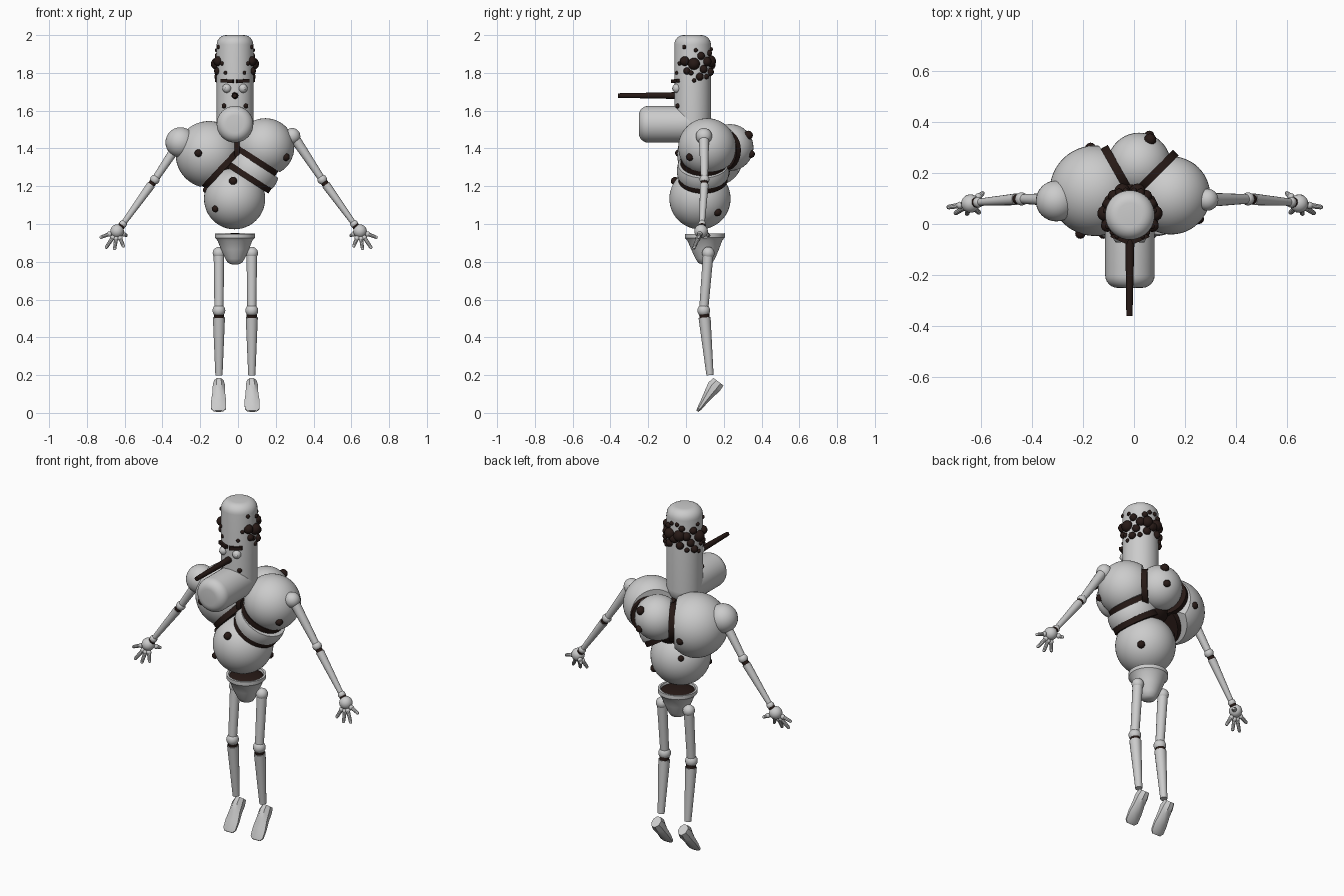
import bpy, bmesh, math
from mathutils import Vector, Matrix

if "Cube" in bpy.data.objects:
    bpy.data.objects.remove(bpy.data.objects["Cube"])

dark = bpy.data.materials.new("dark_brown")
dark.diffuse_color = (0.02, 0.01, 0.008, 1)
dark.use_nodes = True
dark.node_tree.nodes["Principled BSDF"].inputs["Base Color"].default_value = dark.diffuse_color
V = Vector


def finish(name, bm, mat=None):
    bmesh.ops.recalc_face_normals(bm, faces=bm.faces)
    me = bpy.data.meshes.new(name)
    bm.to_mesh(me)
    bm.free()
    ob = bpy.data.objects.new(name, me)
    bpy.context.collection.objects.link(ob)
    if mat:
        me.materials.append(mat)
    return ob


def ball(name, c, r, mat=None, cuts=(), seg=32, scale=(1, 1, 1)):
    """Sphere; each cut is (point, normal) and the side along the normal is kept."""
    bm = bmesh.new()
    bmesh.ops.create_uvsphere(bm, u_segments=seg, v_segments=seg // 2, radius=r)
    bmesh.ops.transform(bm, matrix=Matrix.Translation(c) @ Matrix.Diagonal((*scale, 1)), verts=bm.verts)
    for p, n in cuts:
        geom = bm.verts[:] + bm.edges[:] + bm.faces[:]
        bmesh.ops.bisect_plane(bm, geom=geom, plane_co=p, plane_no=-V(n), clear_outer=True)
        bmesh.ops.holes_fill(bm, edges=[e for e in bm.edges if e.is_boundary])
    return finish(name, bm, mat)


def loft(name, rings, mat=None):
    bm = bmesh.new()
    loops = [[bm.verts.new(p) for p in ring] for ring in rings]
    n = len(loops[0])
    for a, b in zip(loops, loops[1:]):
        for i in range(n):
            bm.faces.new((a[i], a[(i + 1) % n], b[(i + 1) % n], b[i]))
    bm.faces.new(loops[0])
    bm.faces.new(loops[-1])
    return finish(name, bm, mat)


def lathe(name, prof, start, axis, mat=None, seg=24):
    """Turn a profile of (distance, radius) around an axis."""
    q = V(axis).to_track_quat('Z', 'Y')
    rings = [[V(start) + q @ V((r * math.cos(a), r * math.sin(a), d))
              for a in [2 * math.pi * i / seg for i in range(seg)]] for d, r in prof]
    return loft(name, rings, mat)


def rod(name, a, b, ra, rb, mat=None, seg=16):
    d = V(b) - V(a)
    return lathe(name, [(0, ra), (d.length, rb)], a, d, mat, seg)


def disc(name, c, n, r, t):
    n = V(n).normalized()
    return rod(name, V(c) - n * t / 2, V(c) + n * t / 2, r, r, dark, 40)


# Bent head: upright cylinder, rounded elbow and forward snout
HX, HY, R = -0.016, 0.035, 0.097
cap = [(0.05 * math.sin(a), R - 0.05 + 0.05 * math.cos(a)) for a in [math.pi / 2 * i / 6 for i in range(7)]]
lathe("head", [(0, R)] + [(0.422 + d, r) for d, r in cap], (HX, HY, 1.528), (0, 0, 1), seg=40)
lathe("snout", [(0, R)] + [(0.235 + d, r) for d, r in cap], (HX, HY, 1.528), (0, -1, 0), seg=40)
ball("head_elbow", (HX, HY, 1.528), R - 0.0005)


def on_head(deg, z, out=0.0):
    a = math.radians(deg)
    return V((HX + (R + out) * math.cos(a), HY + (R + out) * math.sin(a), z))


# Face: eyes, brows, mouth dots and long rod nose
rod("nose_rod", (HX, -0.05, 1.68), (-0.018, -0.36, 1.68), 0.018, 0.012, dark)
for s in (-1, 1):
    ball("eye", on_head(-90 + s * 27, 1.718, -0.003), 0.024, seg=20)
    ball("pupil", on_head(-90 + s * 27, 1.718, 0.016), 0.008, seg=10)
    ball("mouth_dot", on_head(-90 + s * 36, 1.625), 0.013, dark, seg=12)
    bm = bmesh.new()
    bmesh.ops.create_cube(bm, size=1, matrix=Matrix.Translation(on_head(-90 + s * 24, 1.757))
                          @ Matrix.Rotation(math.radians(s * 24), 4, 'Z')
                          @ Matrix.Rotation(math.radians(s * -4), 4, 'Y')
                          @ Matrix.Diagonal((0.07, 0.025, 0.018, 1)))
    finish("brow", bm, dark)
    # Curly hair balls: angle, height, radius
    for deg, z, r in [(-25, 1.862, .026), (4, 1.848, .032), (36, 1.82, .022), (23, 1.78, .021),
                      (70, 1.805, .022), (-18, 1.81, .019), (27, 1.89, .021), (-59, 1.80, .01),
                      (-27, 1.937, .011), (72, 1.862, .032), (64, 1.905, .017), (50, 1.86, .025),
                      (10, 1.92, .011), (-45, 1.85, .011), (5, 1.76, .011), (-5, 1.80, .013),
                      (88, 1.84, .024), (48, 1.78, .014), (80, 1.925, .012)]:
        ball("hair_ball", on_head(deg if s > 0 else 180 - deg, z), r, dark, seg=14)

# Torso: sliced spheres separated by dark discs
n1, n2 = V((-0.73, 0, 0.68)), V((0.54, 0, 0.84))
nl, nr = V((-0.87, -0.49, 0)), V((0.7, -0.7, 0))
p1, pl, pr = V((-0.09, 0.1, 1.29)), V((-0.065, 0.21, 1.39)), V((0.09, 0.205, 1.39))
b1, b2 = V((0.1, 0.095, 1.334)), V((0.06, 0.09, 1.245))
g = 0.015
ball("left_chest", (-0.153, 0.13, 1.368), 0.177, seg=48,
     cuts=[(p1 + n1 * g, n1), ((-0.018, 0, 0), (-1, 0, 0)), (pl + nl * g, nl)])
ball("right_chest", (0.145, 0.112, 1.407), 0.153, seg=48,
     cuts=[(b1 + n2 * g, n2), ((0.008, 0, 0), (1, 0, 0)), (pr + nr * g, nr)])
ball("upper_back", (0.02, 0.233, 1.405), 0.124, seg=40,
     cuts=[(pl - nl * g, -nl), (pr - nr * g, -nr)])
ball("rib_slice", (0.08, 0.09, 1.28), 0.138, seg=48,
     cuts=[(b1 - n2 * g, -n2), (b2 + n2 * g, n2), (p1 - n1 * g, -n1)])
ball("belly", (-0.018, 0.074, 1.134), 0.162, seg=48,
     cuts=[(b2 - n2 * g, -n2), (p1 - n1 * g, -n1)])
disc("gap_left_belly", p1, n1, 0.132, 0.032)
disc("gap_right_rib", b1, n2, 0.125, 0.032)
disc("gap_rib_belly", b2, n2, 0.13, 0.032)
disc("gap_left_back", pl, nl, 0.105, 0.032)
disc("gap_right_back", pr, nr, 0.105, 0.032)
disc("gap_middle", (-0.005, 0.1, 1.39), (1, 0, 0), 0.09, 0.028)
ball("torso_core", (0, 0.14, 1.33), 0.1, dark)
# Dark studs on the torso
for x, y, z, r in [(-.21, -.038, 1.375, .02), (.254, .02, 1.354, .02), (-.026, -.058, 1.227, .022),
                   (-.12, -.04, 1.08, .018), (.09, .167, 1.062, .021), (.063, .33, 1.47, .024),
                   (-.17, .297, 1.34, .021), (.06, .345, 1.37, .02), (-.1, .19, 1.18, .02),
                   (-.17, .05, 1.18, .016)]:
    ball("stud", (x, y, z), r, dark, seg=16)

# Shoulders
ball("left_shoulder", (-0.304, 0.09, 1.432), 0.08)
ball("right_shoulder", (0.287, 0.095, 1.465), 0.043)

# Arms and hands, mirrored
for s in (-1, 1):
    def m(x, y, z):
        return V((0.003 + s * x, y, z))
    sh, el, wr = m(.30, .095, 1.45), m(.445, .098, 1.232), m(.612, .085, 1.0)
    u, f = (el - sh).normalized(), (wr - el).normalized()
    rod("upper_arm", sh, el - u * 0.02, 0.027, 0.019)
    ball("elbow", el - u * 0.004, 0.026, seg=18)
    rod("elbow_ring", el + f * 0.012, el + f * 0.03, 0.019, 0.019, dark)
    rod("forearm", el + f * 0.03, wr, 0.023, 0.014)
    ball("wrist", wr, 0.021, seg=16)
    rod("wrist_ring", wr + f * 0.005, wr + f * 0.03, 0.019, 0.019, dark)
    palm = m(.643, .08, .962)
    ball("palm", palm, 0.036, seg=20)
    for tip in [(.728, .066, .93), (.70, .043, .877), (.656, .04, .87), (.61, .045, .884), (.595, .12, .94)]:
        t = m(*tip)
        d = (t - palm).normalized()
        k = palm + d * 0.044
        ball("knuckle", k, 0.014, seg=12)
        rod("finger", k, t, 0.011, 0.009, seg=10)
        ball("fingertip", t, 0.009, seg=10)

# Pelvis funnel with dark filling
lathe("pelvis", [(.0, .02), (.008, .038), (.03, .052), (.08, .074), (.125, .092), (.14, .106),
                 (.162, .106), (.162, .094), (.14, .088)],
      (-0.016, 0.103, 0.787), (0, -0.02, 1), seg=40)
ball("pelvis_filling", (-0.016, 0.1, 0.933), 0.093, dark, scale=(1, 1, 0.2))

# Legs and drooping feet, mirrored
for s in (-1, 1):
    x = -0.014 + s * 0.087
    hip, knee, ankle = V((x, .118, .846)), V((x, .094, .55)), V((x, .127, .2))
    d = (ankle - knee).normalized()
    ball("hip", hip, 0.033, seg=20)
    rod("thigh", hip, knee, 0.028, 0.024)
    ball("knee", knee - V((0, 0, .008)), 0.034, seg=20)
    rod("knee_ring", knee + d * .02, knee + d * .05, 0.027, 0.027, dark)
    rod("shin", knee + d * .045, ankle, 0.032, 0.019)
    perp = V((0, 0.8, -0.6))
    # sections: y, z, half width, half thickness
    rings = []
    for y, z, w, t in [(.172, .165, .026, .034), (.15, .14, .033, .039), (.125, .105, .034, .03),
                       (.095, .06, .041, .019), (.07, .022, .04, .012), (.06, .009, .026, .006)]:
        rings.append([V((x + s * (.17 - y) * .02, y, z)) + V((w * math.cos(a), 0, 0)) * 1.05
                      + perp * t * 1.05 * math.sin(a)
                      for a in [math.pi / 8 + math.pi / 4 * i for i in range(8)]])
    loft("foot", rings)

bpy.ops.object.select_all(action='SELECT')
bpy.context.view_layer.objects.active = bpy.context.selected_objects[0]
bpy.ops.object.shade_smooth_by_angle(angle=math.radians(35))
